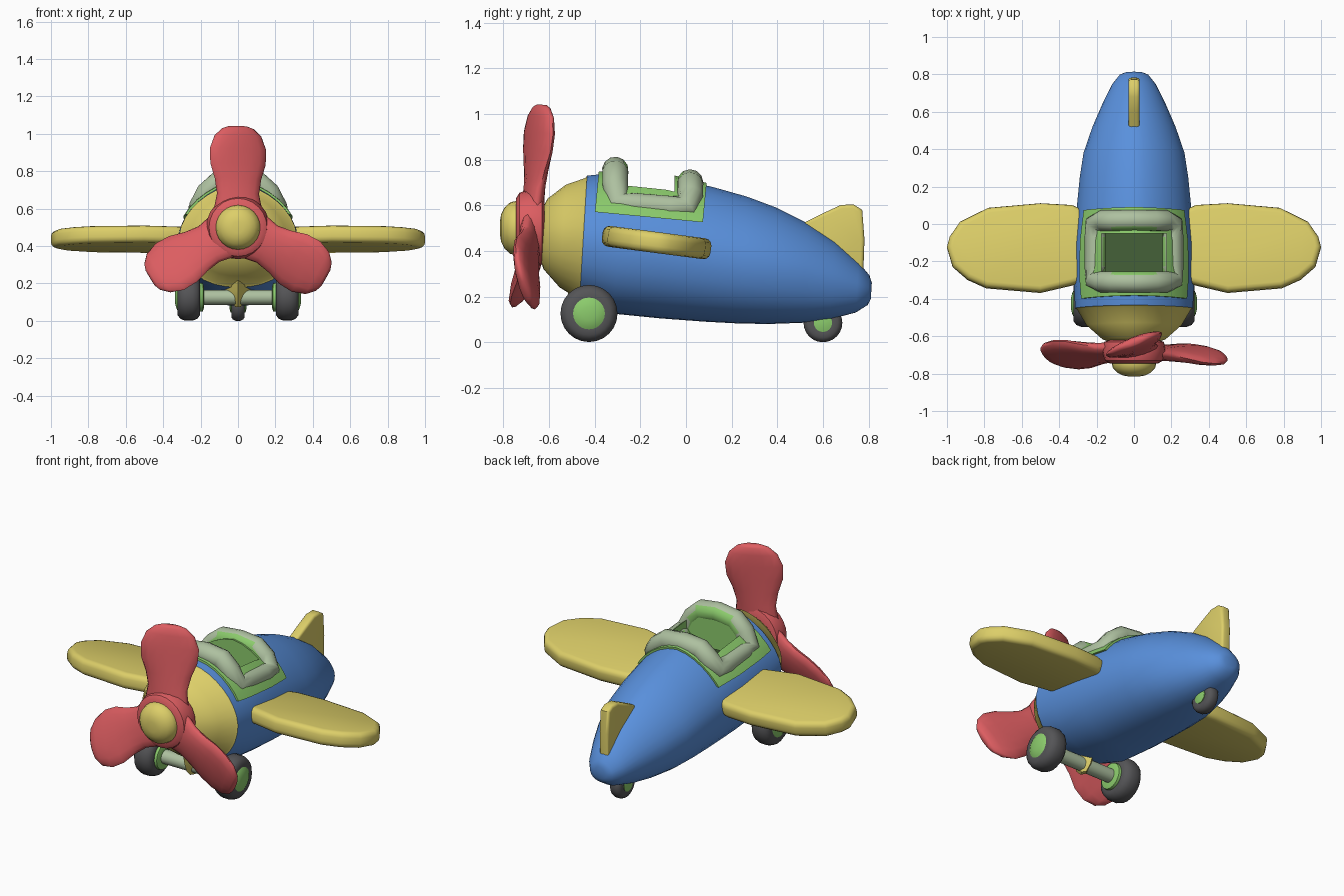
import bpy, bmesh, math
from mathutils import Matrix, Vector

if "Cube" in bpy.data.objects:
    bpy.data.objects.remove(bpy.data.objects["Cube"])

COLOURS = {"blue": (.10, .28, .72), "yellow": (.72, .62, .14), "green": (.26, .60, .15),
           "sage": (.42, .53, .35), "red": (.72, .11, .12), "tyre_grey": (.09, .09, .095),
           "dark_green": (.06, .12, .04)}
MATS = {}
for name, c in COLOURS.items():
    MATS[name] = bpy.data.materials.new(name)
    MATS[name].diffuse_color = (*c, 1)


def finish(bm, name, mats, matrix=None, angle=40):
    if matrix:
        bm.transform(matrix)
    bmesh.ops.recalc_face_normals(bm, faces=bm.faces)
    me = bpy.data.meshes.new(name)
    bm.to_mesh(me)
    bm.free()
    for m in mats:
        me.materials.append(MATS[m])
    smooth(me, angle)
    ob = bpy.data.objects.new(name, me)
    bpy.context.collection.objects.link(ob)
    return ob


def smooth(me, angle=40):
    me.shade_smooth()
    me.set_sharp_from_angle(angle=math.radians(angle))


def loft(bm, rings, closed=False):
    """Skin a list of point rings; cap the ends unless closed."""
    vs = [[bm.verts.new(p) for p in r] for r in rings]
    n, m = len(vs[0]), len(vs)
    for i in range(m if closed else m - 1):
        a, b = vs[i], vs[(i + 1) % m]
        for j in range(n):
            bm.faces.new((a[j], a[(j + 1) % n], b[(j + 1) % n], b[j]))
    if not closed:
        bm.faces.new(vs[0])
        bm.faces.new(vs[-1])


def lathe(name, profile, mat, loc, axis="X", n=24):
    """Turn an (along, radius) profile about an axis."""
    bm = bmesh.new()
    ts = [2 * math.pi * k / n for k in range(n)]
    loft(bm, [[(a, r * math.cos(t), r * math.sin(t)) for t in ts] for a, r in profile])
    M = Matrix.Translation(loc)
    if axis == "Y":
        M = M @ Matrix.Rotation(math.radians(90), 4, "Z")
    return finish(bm, name, [mat], M)


def slab(name, outline, thick, bevel, mat, matrix):
    """Flat outline in XY thickened in Z with rounded rims."""
    bm = bmesh.new()
    f = bm.faces.new([bm.verts.new((x, y, -thick / 2)) for x, y in outline])
    r = bmesh.ops.extrude_face_region(bm, geom=[f])
    bmesh.ops.translate(bm, verts=[v for v in r["geom"] if isinstance(v, bmesh.types.BMVert)],
                        vec=(0, 0, thick))
    rim = [e for e in bm.edges if abs(e.verts[0].co.z - e.verts[1].co.z) < 1e-6]
    bmesh.ops.bevel(bm, geom=rim, offset=bevel, segments=3, profile=.5, affect="EDGES")
    return finish(bm, name, [mat], matrix, 50)


def box(name, lo, hi, mats, index=0, matrix=None):
    bm = bmesh.new()
    loft(bm, [[(lo[0], lo[1], z), (hi[0], lo[1], z), (hi[0], hi[1], z), (lo[0], hi[1], z)]
              for z in (lo[2], hi[2])])
    for f in bm.faces:
        f.material_index = index
    return finish(bm, name, mats, matrix)


def boolean(ob, cutter, op):
    mod = ob.modifiers.new("cut", "BOOLEAN")
    mod.operation, mod.object, mod.solver = op, cutter, "EXACT"
    bpy.context.view_layer.update()
    me = bpy.data.meshes.new_from_object(ob.evaluated_get(bpy.context.evaluated_depsgraph_get()))
    ob.modifiers.clear()
    ob.data = me
    smooth(me)
    bpy.data.objects.remove(cutter)


# Fuselage sections: y, centre z, half width, half height
SECTIONS = [(-.64, .48, .10, .10), (-.615, .475, .17, .155), (-.54, .465, .255, .225),
            (-.456, .455, .305, .265), (-.45, .455, .315, .275), (-.30, .435, .322, .31),
            (-.10, .415, .32, .31), (.10, .385, .305, .295), (.25, .36, .29, .278),
            (.38, .335, .27, .255), (.52, .303, .222, .218), (.64, .272, .17, .172),
            (.75, .24, .115, .11), (.80, .228, .075, .065), (.812, .225, .04, .035)]


def hull(name, mats, grow=0):
    bm, rings, n = bmesh.new(), [], 32
    for y, zc, rx, rz in SECTIONS:
        ring = []
        for k in range(n):
            c, s = math.cos(2 * math.pi * k / n), math.sin(2 * math.pi * k / n)
            p = 1.7 if s > 0 else 2.25
            d = (abs(c) ** p + abs(s) ** p) ** (-1 / p)
            z = (rz + grow) * s * d
            ring.append(((rx + grow) * c * d, y + .06 * z, zc + z))
        rings.append(ring)
    loft(bm, rings)
    return bm if name is None else finish(bm, name, mats)


BODY = ["blue", "yellow", "dark_green"]
fuselage = hull("fuselage", BODY)
for f in fuselage.data.polygons:     # yellow engine cowl at the nose
    c = f.center
    f.material_index = 1 if c.y - .06 * (c.z - .455) < -.452 else 0
boolean(fuselage, box("cockpit_cutter", (-.185, -.27, .43), (.185, -.04, 1), BODY, 2), "DIFFERENCE")

# Green cockpit surround following the hull
skirt = hull("cockpit_surround", ["green"], .012)
tilt = Matrix.Translation((0, -.16, .548)) @ Matrix.Rotation(-.095, 4, "X")
boolean(skirt, box("surround_cutter", (-.6, -.24, 0), (.6, .235, .5), ["green"], 0, tilt), "INTERSECT")
boolean(skirt, box("opening_cutter", (-.175, -.26, .3), (.175, -.05, 1), ["green"]), "DIFFERENCE")

# Padded cockpit rim: a tube arching over front and back
half = [(0, -.31, .755), (.11, -.31, .742), (.165, -.31, .69), (.205, -.30, .61), (.208, -.23, .598),
        (.208, -.07, .585), (.205, .0, .59), (.165, .018, .645), (.11, .018, .69), (0, .018, .70)]
path = [Vector(p) for p in half + [(-x, y, z) for x, y, z in half[-2:0:-1]]]
bm, rings = bmesh.new(), []
for i, p in enumerate(path):
    t = (path[(i + 1) % len(path)] - path[i - 1]).normalized()
    out = Vector((p.x, (p.y + .15) * 1.2, (p.z - .5) * .6))
    out = (out - t * out.dot(t)).normalized()
    up = t.cross(out)
    rings.append([p + .058 * (out * math.cos(a) + up * math.sin(a))
                  for a in [2 * math.pi * k / 12 for k in range(12)]])
loft(bm, rings, True)
bmesh.ops.recalc_face_normals(bm, faces=bm.faces)
for f in bm.faces:                   # inner side of the rim is green
    c = f.calc_center_median()
    inward = Vector((-c.x if abs(c.x) > .14 else 0, -.15 - c.y if abs(c.x) < .18 else 0, 0))
    f.material_index = 1 if inward.length and f.normal.dot(inward.normalized()) > .6 else 0
finish(bm, "cockpit_rim", ["sage", "green"], None, 60)

# Wings
wing = [(.24, .06), (.33, .10), (.50, .11), (.78, .085), (.93, .01), (.985, -.07), (1.0, -.125),
        (.97, -.23), (.89, -.30), (.79, -.345), (.50, -.37), (.33, -.33), (.24, -.30)]
for side, s in (("right", 1), ("left", -1)):
    M = Matrix.Translation((0, 0, .42)) @ Matrix.Rotation(-.13, 4, "X")
    slab(side + "_wing", [(s * x, y) for x, y in wing], .092, .03, "yellow", M)

# Tail fin, outline in the YZ plane
fin = [(.50, .515), (.60, .565), (.68, .602), (.735, .603), (.772, .58), (.782, .45), (.775, .25), (.60, .30)]
slab("tail_fin", fin, .06, .015, "yellow",
     Matrix(((0, 0, 1, 0), (1, 0, 0, 0), (0, 1, 0, 0), (0, 0, 0, 1))))

# Propeller: radius, half width, half thickness, pitch
BLADE = [(.0, .12, .045, .1), (.10, .13, .045, .15), (.18, .115, .042, .22), (.26, .13, .04, .3),
         (.34, .158, .038, .36), (.42, .162, .036, .38), (.49, .135, .032, .38),
         (.53, .09, .025, .36), (.543, .05, .014, .34)]
hub = Matrix.Translation((0, -.68, .5)) @ Matrix.Rotation(-.09, 4, "X")
for b in range(3):
    bm, rings = bmesh.new(), []
    for r, w, t, pitch in BLADE:
        R = Matrix.Rotation(pitch, 3, "Z")
        rings.append([R @ Vector((w * math.cos(a), t * math.sin(a), 0)) + Vector((0, 0, r))
                      for a in [2 * math.pi * k / 16 for k in range(16)]])
    loft(bm, rings)
    finish(bm, f"propeller_blade_{b + 1}", ["red"],
           hub @ Matrix.Rotation(math.radians(120 * b), 4, "Y"), 60)
lathe("propeller_hub", [(-.065, .13), (-.05, .155), (.0, .17), (.05, .16), (.06, .13)],
      "red", (0, -.68, .5), "Y")
lathe("spinner", [(-.135, .03), (-.13, .06), (-.115, .09), (-.09, .113), (-.06, .12), (0, .10)],
      "yellow", (0, -.68, .5), "Y")

# Wheels, hubs and axle
TYRE = [(-.06, .07), (-.06, .095), (-.045, .115), (-.02, .125), (.02, .125), (.045, .115), (.06, .095), (.06, .07)]
for side, s in (("right", 1), ("left", -1)):
    at = (s * .263, -.425, .126)
    lathe(side + "_tyre", TYRE, "tyre_grey", at)
    lathe(side + "_wheel_hub", [(s * a, r) for a, r in
          ((-.08, .06), (-.075, .075), (-.055, .078), (.055, .078), (.066, .06), (.074, .03))], "green", at)
lathe("axle", [(-.2, .04), (.2, .04)], "sage", (0, -.425, .126))
lathe("tail_tyre", [(a * .6, r * .68) for a, r in TYRE], "tyre_grey", (0, .6, .085))
lathe("tail_wheel_hub", [(-.045, .02), (-.04, .04), (.04, .04), (.045, .02)], "green", (0, .6, .085))

# Yellow strut tapering from the belly over the axle
bm = bmesh.new()
loft(bm, [[(w, -.425, z), (0, -.425 + d, z), (-w, -.425, z), (0, -.425 - d, z)]
          for w, d, z in ((.015, .025, .075), (.04, .06, .11), (.065, .08, .16), (.09, .10, .25))])
finish(bm, "axle_strut", ["yellow"])

for m in bpy.data.materials:
    if m.users and not m.is_grease_pencil:
        m.use_nodes = True
        m.node_tree.nodes["Principled BSDF"].inputs["Base Color"].default_value = m.diffuse_color
